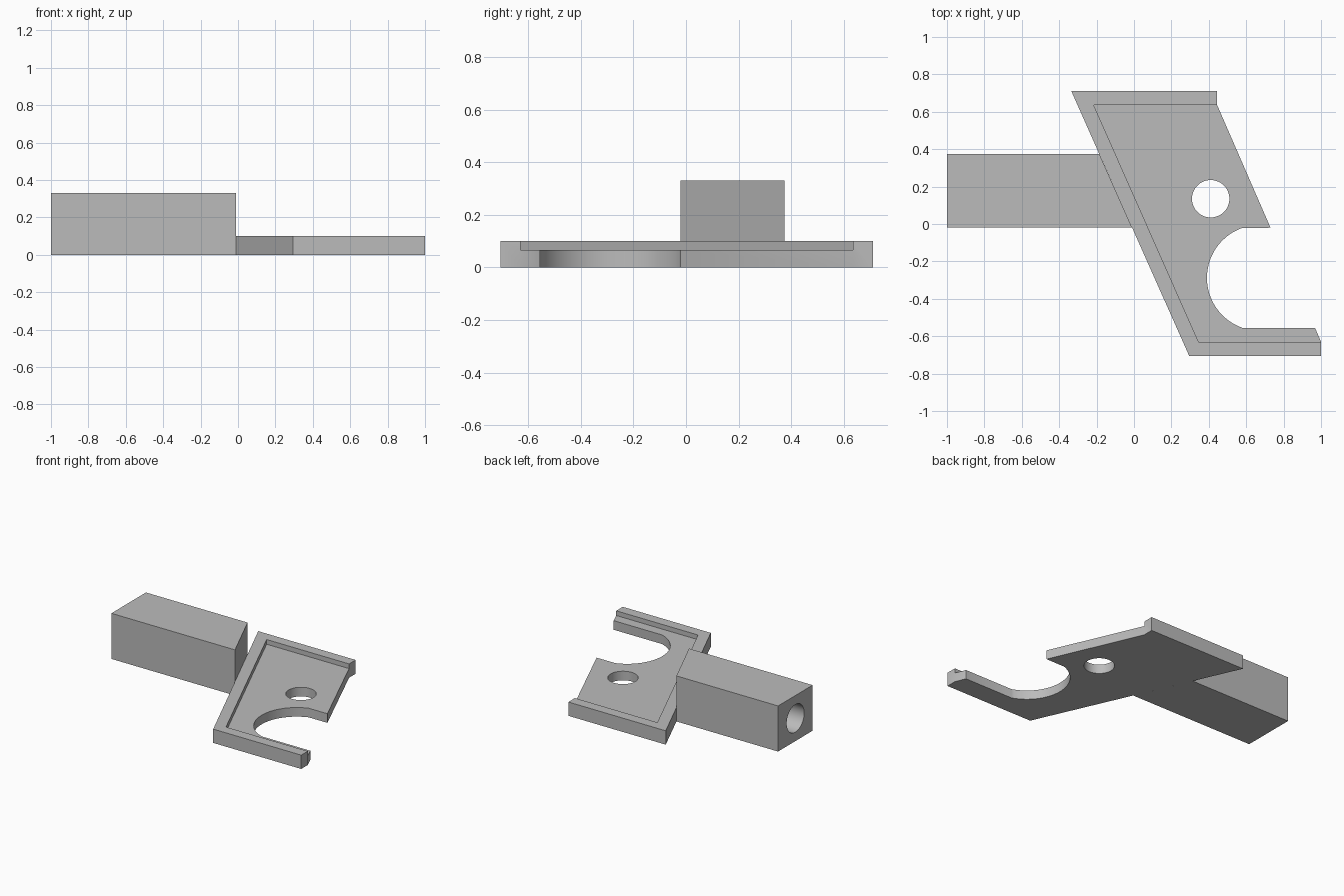
import bpy, bmesh, math
from mathutils import Matrix

if "Cube" in bpy.data.objects:
    bpy.data.objects.remove(bpy.data.objects["Cube"])

grey = bpy.data.materials.new("light grey")
grey.use_nodes = True
grey.diffuse_color = (0.5, 0.5, 0.5, 1)
grey.node_tree.nodes["Principled BSDF"].inputs["Base Color"].default_value = (0.5, 0.5, 0.5, 1)


def finish(name, bm):
    bmesh.ops.recalc_face_normals(bm, faces=bm.faces)
    mesh = bpy.data.meshes.new(name)
    bm.to_mesh(mesh)
    bm.free()
    mesh.materials.append(grey)
    obj = bpy.data.objects.new(name, mesh)
    bpy.context.collection.objects.link(obj)
    return obj


def prism(name, outline, low, high):
    bm = bmesh.new()
    face = bm.faces.new([bm.verts.new((x, y, low)) for x, y in outline])
    top = bmesh.ops.extrude_face_region(bm, geom=[face])["geom"]
    verts = [v for v in top if isinstance(v, bmesh.types.BMVert)]
    bmesh.ops.translate(bm, verts=verts, vec=(0, 0, high - low))
    return finish(name, bm)


def cylinder(name, centre, radius, depth, turn=0):
    bm = bmesh.new()
    bmesh.ops.create_cone(bm, cap_ends=True, segments=64, radius1=radius, radius2=radius,
                          depth=depth,
                          matrix=Matrix.Translation(centre) @ Matrix.Rotation(turn, 4, "Y"))
    return finish(name, bm)


def cut(target, cutter):
    cutter.hide_render = True
    mod = target.modifiers.new("cut", "BOOLEAN")
    mod.operation = "DIFFERENCE"
    mod.solver = "EXACT"
    mod.object = cutter
    bpy.context.view_layer.objects.active = target
    bpy.ops.object.modifier_apply(modifier=mod.name)
    bpy.data.objects.remove(cutter)


# Slanted plate with a round bite out of its open side
cx, cy, r = 0.673, -0.288, 0.283
half = math.acos((cx - 0.58) / r)
arc = [(cx + r * math.cos(a), cy + r * math.sin(a))
       for a in (math.pi - half + 2 * half * i / 40 for i in range(41))]
outline = [(-0.335, 0.71), (0.445, 0.71), (0.445, 0.635), (0.73, -0.02)] + arc + [
    (0.968, -0.555), (1, -0.63), (1, -0.705), (0.295, -0.705)]
plate = prism("rimmed_plate", outline, 0, 0.1)

# Shallow recess that leaves a rim on three sides, and a through hole
cut(plate, prism("recess_cutter",
                 [(-0.215, 0.635), (0.345, -0.63), (1.2, -0.63), (1.2, 0.635)], 0.066, 0.2))
cut(plate, cylinder("hole_cutter", (0.41, 0.135, 0.05), 0.1, 0.4))

# Handle block, mitred against the plate, with a blind bore in its end
block = prism("handle_block", [(-1, -0.02), (-0.01, -0.02), (-0.186, 0.375), (-1, 0.375)], 0, 0.33)
cut(block, cylinder("bore_cutter", (-0.75, 0.177, 0.165), 0.1, 0.9, math.pi / 2))

# Smooth the round walls, keep the edges sharp
for obj in (plate, block):
    bpy.ops.object.select_all(action="DESELECT")
    obj.select_set(True)
    bpy.context.view_layer.objects.active = obj
    bpy.ops.object.shade_smooth_by_angle(angle=math.radians(25))
